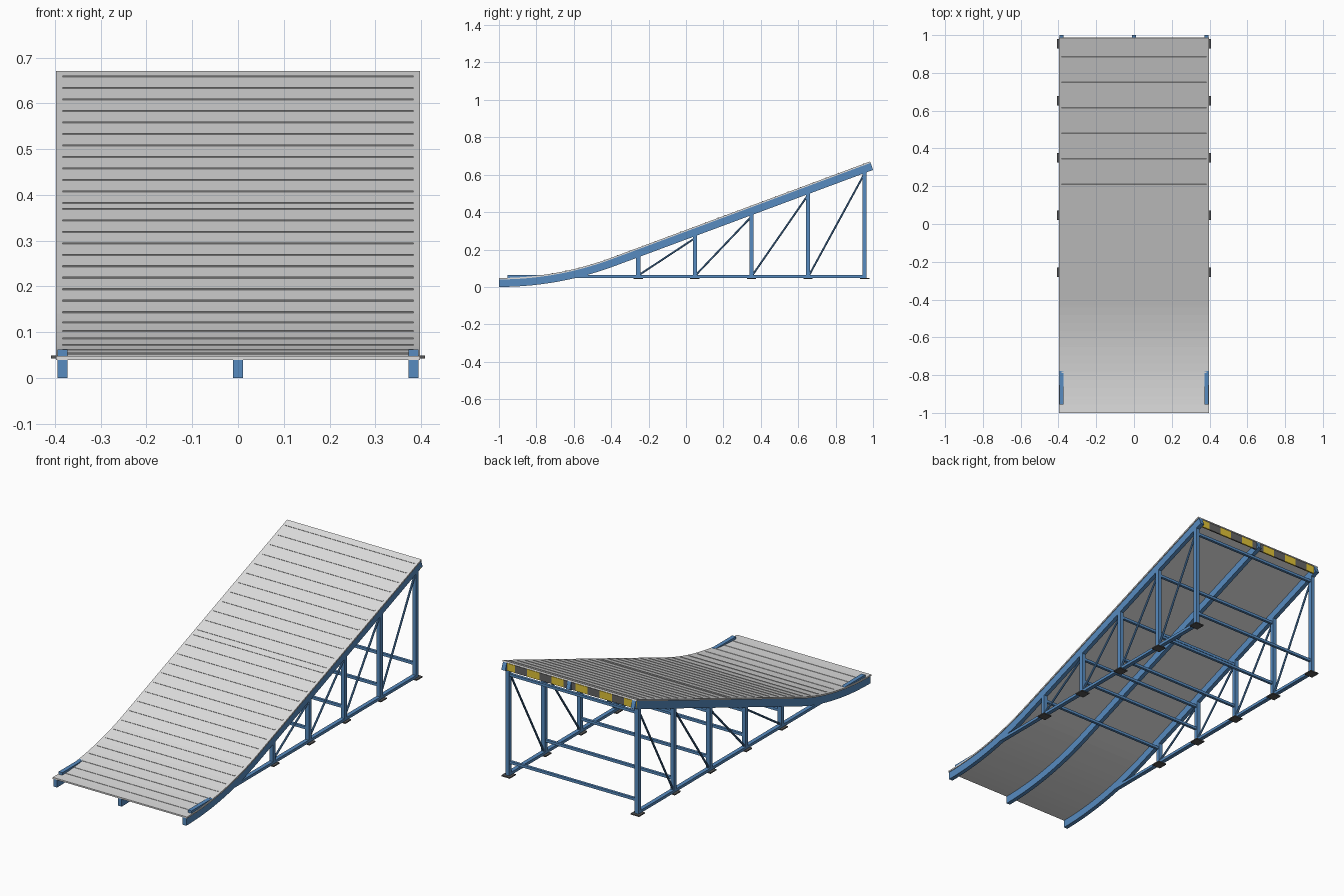
import bpy, bmesh, math
from mathutils import Vector

if "Cube" in bpy.data.objects:
    bpy.data.objects.remove(bpy.data.objects["Cube"])

def mat(name, c):
    m = bpy.data.materials.new(name)
    m.diffuse_color = (*c, 1)
    m.use_nodes = True
    m.node_tree.nodes["Principled BSDF"].inputs["Base Color"].default_value = m.diffuse_color
    return m

BLUE = mat("blue steel", (0.095, 0.26, 0.53))
DECK = mat("light grey deck", (0.74, 0.74, 0.74))
DARK = mat("dark grey", (0.09, 0.09, 0.09))
GREY = mat("hazard grey", (0.13, 0.13, 0.13))
YELLOW = mat("hazard yellow", (0.75, 0.55, 0.04))

# Ramp profile: an arc from the front lip, then a straight slope
TH = math.radians(20.4)
R = 0.6 / math.sin(TH)
ARC = R * TH
LENGTH = ARC + (0.984 + 0.4) / math.cos(TH)
Z0 = 0.048

def point(s, d=0.0):
    """Point at length s along the deck top, moved d along its normal."""
    a = min(s / R, TH)
    y, z = -1 + R * math.sin(a), Z0 + R * (1 - math.cos(a))
    if s > ARC:
        y += (s - ARC) * math.cos(TH)
        z += (s - ARC) * math.sin(TH)
    return y - d * math.sin(a), z + d * math.cos(a)

def deck_z(y):
    return point(ARC + (y + 0.4) / math.cos(TH))[1]

def finish(bm, name, m):
    bmesh.ops.recalc_face_normals(bm, faces=bm.faces)
    me = bpy.data.meshes.new(name)
    bm.to_mesh(me)
    bm.free()
    me.materials.append(m)
    ob = bpy.data.objects.new(name, me)
    bpy.context.collection.objects.link(ob)
    return ob

def sweep(bm, x0, x1, d0, d1, stations):
    """Rectangular section following the ramp profile."""
    rings = []
    for s in stations:
        lo, hi = point(s, d0), point(s, d1)
        rings.append([bm.verts.new(p) for p in
                      ((x0, *lo), (x1, *lo), (x1, *hi), (x0, *hi))])
    for a, b in zip(rings, rings[1:]):
        for i in range(4):
            j = (i + 1) % 4
            bm.faces.new((a[i], a[j], b[j], b[i]))
    bm.faces.new(rings[0])
    bm.faces.new(rings[-1])

def beam(bm, a, b, w, h, sides=4):
    """Bar from a to b: a w by h box, or a round rod when sides > 4."""
    a, b = Vector(a), Vector(b)
    d = (b - a).normalized()
    u = Vector((0, 1, 0)) if abs(d.x) > 0.9 else Vector((1, 0, 0))
    v = d.cross(u)
    k = math.sqrt(2) if sides == 4 else 1
    angles = [math.tau * (i + 0.5) / sides for i in range(sides)]
    ends = [[bm.verts.new(p + k * (u * math.cos(t) * w + v * math.sin(t) * h) / 2)
             for t in angles] for p in (a, b)]
    for i in range(sides):
        j = (i + 1) % sides
        bm.faces.new((ends[0][i], ends[0][j], ends[1][j], ends[1][i]))
    bm.faces.new(ends[0])
    bm.faces.new(ends[1])

CURVE = [ARC * i / 14 for i in range(15)] + [LENGTH]
X = 0.383

# Deck sheet
bm = bmesh.new()
sweep(bm, -0.398, 0.398, -0.008, 0, CURVE)
finish(bm, "deck", DECK)

# Three curved stringers under the deck
for name, x in (("left_stringer", -X), ("middle_stringer", 0), ("right_stringer", X)):
    bm = bmesh.new()
    sweep(bm, x - 0.011, x + 0.011, -0.048, -0.008, CURVE)
    finish(bm, name, BLUE)

# Grip ridges in two sets, one per deck panel
bm = bmesh.new()
PITCH = 0.072
for s in [PITCH * k for k in range(1, 18)] + [LENGTH - PITCH * (k + 0.5) for k in range(12)]:
    sweep(bm, -X, X, -0.001, 0.002, (s - 0.003, s + 0.003))
finish(bm, "grip_ridges", DECK)

# Upright hazard board under the high end, alternating yellow and grey
bm = bmesh.new()
SEG = 0.788 / 11
for i in range(11):
    n = len(bm.faces)
    x = -0.394 + (i + 0.5) * SEG
    beam(bm, (x, 0.982, 0.621), (x, 0.982, 0.661), SEG, 0.008)
    bm.faces.ensure_lookup_table()
    for f in bm.faces[n:]:
        f.material_index = i % 2
board = finish(bm, "hazard_board", YELLOW)
board.data.materials.append(GREY)

# Side frames: rail, posts, diagonals and foot plates
POSTS = [-0.255 + 0.3025 * i for i in range(5)]
TOPS = [deck_z(y) - 0.042 for y in POSTS]
for side, x in (("left", -X), ("right", X)):
    bm = bmesh.new()
    beam(bm, (x, -0.955, 0.055), (x, 0.965, 0.055), 0.022, 0.015)
    finish(bm, side + "_base_rail", BLUE)
    bm = bmesh.new()
    for y, t in zip(POSTS, TOPS):
        beam(bm, (x, y, 0.05), (x, y, t), 0.022, 0.022)
    finish(bm, side + "_posts", BLUE)
    bm = bmesh.new()
    for i in range(4):
        beam(bm, (x, POSTS[i] + 0.008, 0.067),
             (x, POSTS[i + 1] - 0.008, TOPS[i + 1] - 0.025), 0.011, 0.011, 8)
    finish(bm, side + "_diagonals", BLUE)
    bm = bmesh.new()
    for y in POSTS:
        beam(bm, (x, y, 0.043), (x, y, 0.049), 0.05, 0.05)
    finish(bm, side + "_foot_plates", DARK)

# Cross bars joining the two frames, low and high
bm = bmesh.new()
for y, t in zip(POSTS, TOPS):
    heights = [t - 0.03] + ([0.12] if t > 0.22 else [])
    for z in heights:
        beam(bm, (-X, y, z), (X, y, z), 0.014, 0.014)
finish(bm, "cross_bars", BLUE)
